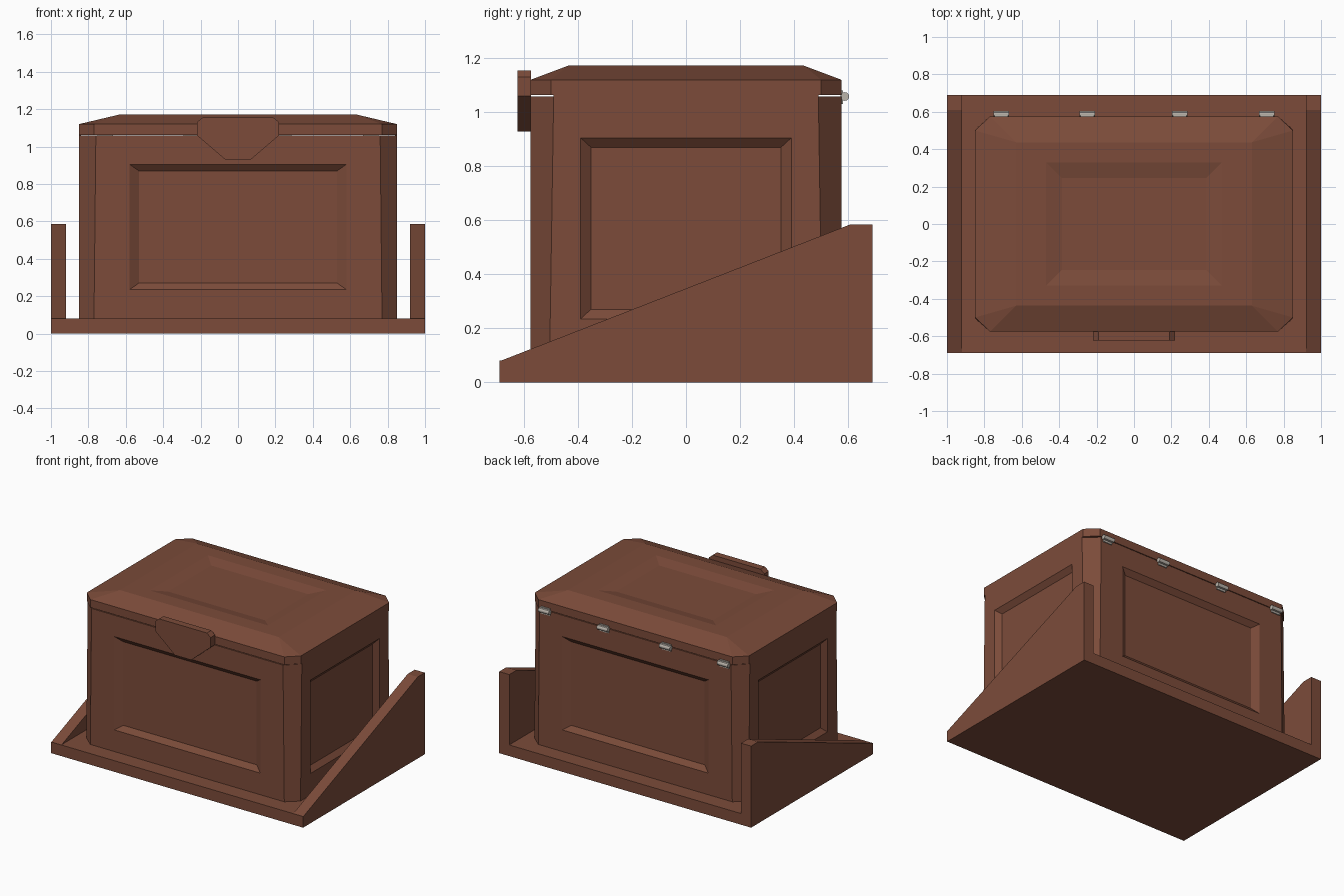
import bpy, bmesh, math
from mathutils import Vector

cube = bpy.data.objects.get("Cube")
if cube:
    bpy.data.objects.remove(cube, do_unlink=True)


def material(name, rgb):
    m = bpy.data.materials.new(name)
    m.use_nodes = True
    col = (*rgb, 1.0)
    m.diffuse_color = col
    m.node_tree.nodes["Principled BSDF"].inputs["Base Color"].default_value = col
    return m


WOOD = material("brown_wood", (0.2, 0.071, 0.042))
METAL = material("pale_metal", (0.5, 0.46, 0.41))


def finish(bm, name, mat):
    bmesh.ops.recalc_face_normals(bm, faces=bm.faces)
    mesh = bpy.data.meshes.new(name)
    bm.to_mesh(mesh)
    bm.free()
    mesh.materials.append(mat)
    ob = bpy.data.objects.new(name, mesh)
    bpy.context.collection.objects.link(ob)
    return ob


def box(name, lo, hi, mat):
    bm = bmesh.new()
    bmesh.ops.create_cube(bm, size=1)
    for v in bm.verts:
        v.co = Vector([lo[i] + (v.co[i] + 0.5) * (hi[i] - lo[i]) for i in range(3)])
    return finish(bm, name, mat)


def prism(name, pts, axis, a, b, mat):
    """Extrude a 2D profile along x (axis 0) or y (axis 1)."""
    bm = bmesh.new()
    place = (lambda p, t: (t, p[0], p[1])) if axis == 0 else (lambda p, t: (p[0], t, p[1]))
    face = bm.faces.new([bm.verts.new(place(p, a)) for p in pts])
    ext = bmesh.ops.extrude_face_region(bm, geom=[face])
    verts = [g for g in ext["geom"] if isinstance(g, bmesh.types.BMVert)]
    bmesh.ops.translate(bm, verts=verts, vec=place((0, 0), b - a))
    return finish(bm, name, mat)


def octagon(bm, x, y, cx, cy, z):
    """Rectangle with cut corners; flats end at cx and cy."""
    pts = [(cx, -y), (x, -cy), (x, cy), (cx, y), (-cx, y), (-x, cy), (-x, -cy), (-cx, -y)]
    return [bm.verts.new((px, py, z)) for px, py in pts]


def bridge(bm, lower, upper):
    n = len(lower)
    return [bm.faces.new((lower[i], lower[(i + 1) % n], upper[(i + 1) % n], upper[i]))
            for i in range(n)]


def sink_panel(bm, face, centre, outer, inner, depth):
    """Recess a bevelled panel; outer and inner are half sizes per axis."""
    n = face.normal.copy()
    for half, sink in ((outer, 0), (inner, depth)):
        bmesh.ops.inset_individual(bm, faces=[face], thickness=0.02)
        mid = face.calc_center_median()
        for v in face.verts:
            for i in range(3):
                if half[i]:
                    v.co[i] = centre[i] + math.copysign(half[i], v.co[i] - mid[i])
            v.co -= n * sink


# Base tray with sloping side walls
box("base_board", (-1, -0.69, 0), (1, 0.69, 0.08), WOOD)
wall = [(-0.69, 0.078), (0.61, 0.585), (0.69, 0.585), (0.69, 0), (-0.69, 0)]
for side, a, b in (("left", 0.92, 1.0), ("right", -1.0, -0.92)):
    prism(side + "_side_wall", wall, 0, a, b, WOOD)

# Chest body with a sunken panel on each of its four sides
bm = bmesh.new()
low = octagon(bm, 0.85, 0.575, 0.77, 0.505, 0.08)
top = octagon(bm, 0.85, 0.575, 0.76, 0.49, 1.058)
sides = bridge(bm, low, top)
bm.faces.new(low)
bm.faces.new(top)
bmesh.ops.recalc_face_normals(bm, faces=bm.faces)
bm.normal_update()
for f in sides:
    if abs(f.normal.y) > 0.98:
        sink_panel(bm, f, (0, 0, 0.57), (0.58, 0, 0.335), (0.53, 0, 0.30), 0.03)
    elif abs(f.normal.x) > 0.98:
        sink_panel(bm, f, (0, 0, 0.57), (0, 0.39, 0.335), (0, 0.352, 0.30), 0.03)
finish(bm, "chest_body", WOOD)

# Thin strips that close the seam on the two short sides
for side, s in (("left", 1), ("right", -1)):
    xs = sorted((s * 0.84, s * 0.85))
    box(side + "_seam_strip", (xs[0], -0.49, 1.057), (xs[1], 0.49, 1.064), WOOD)

# Lid: upright rim, sloped shoulders and a shallow sunken top panel
bm = bmesh.new()
low = octagon(bm, 0.85, 0.575, 0.77, 0.5, 1.063)
rim = octagon(bm, 0.85, 0.575, 0.77, 0.5, 1.12)
crown = octagon(bm, 0.63, 0.437, 0.63, 0.437, 1.172)
bm.faces.new(low)
bridge(bm, low, rim)
bridge(bm, rim, crown)
bm.faces.new(crown)
bmesh.ops.remove_doubles(bm, verts=crown, dist=0.001)
bmesh.ops.recalc_face_normals(bm, faces=bm.faces)
bm.normal_update()
lid_top = max(bm.faces, key=lambda f: f.calc_center_median().z)
sink_panel(bm, lid_top, (0, 0, 0), (0.47, 0.33, 0), (0.385, 0.245, 0), 0.018)
finish(bm, "chest_lid", WOOD)

# Front latch plate
latch = [(-0.22, 1.06), (-0.22, 1.13), (-0.19, 1.155), (0.19, 1.155),
         (0.22, 1.13), (0.22, 1.06), (0.065, 0.928), (-0.065, 0.928)]
prism("latch_plate", latch, 1, -0.624, -0.574, WOOD)

# Back hinges: a pin and two leaves each
for i, x in enumerate((-0.71, -0.25, 0.245, 0.71), 1):
    bpy.ops.mesh.primitive_cylinder_add(vertices=12, radius=0.016, depth=0.084,
                                        location=(x, 0.588, 1.058),
                                        rotation=(0, math.pi / 2, 0))
    pin = bpy.context.object
    pin.name = f"hinge_pin_{i}"
    pin.data.materials.append(METAL)
    bpy.ops.object.shade_smooth_by_angle()
    box(f"hinge_lower_leaf_{i}", (x - 0.036, 0.572, 1.03), (x + 0.036, 0.582, 1.056), METAL)
    box(f"hinge_upper_leaf_{i}", (x - 0.036, 0.572, 1.06), (x + 0.036, 0.582, 1.08), METAL)
